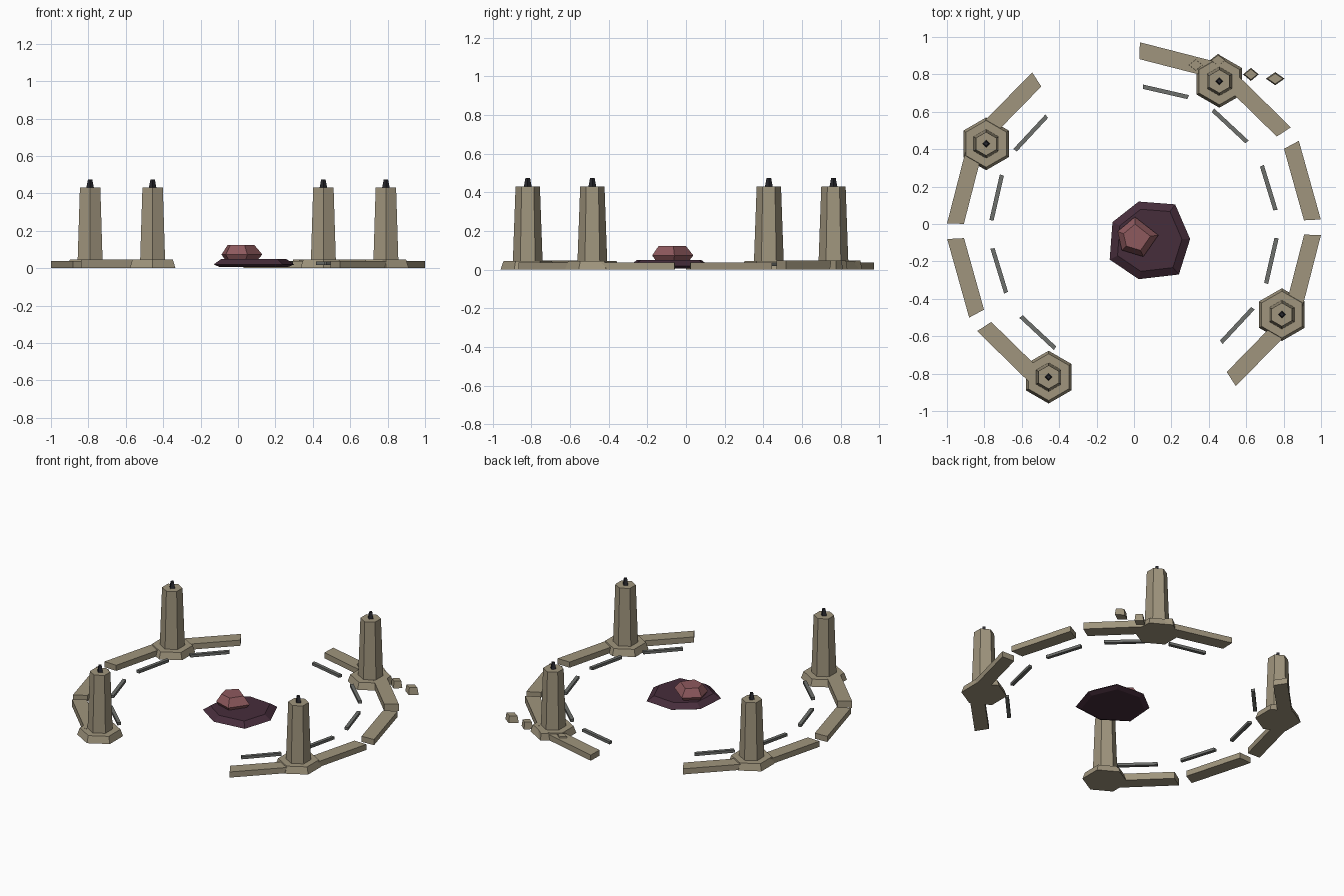
import bpy, math

if "Cube" in bpy.data.objects:
    bpy.data.objects.remove(bpy.data.objects["Cube"])

CX, CY = 0.0, -0.028          # centre of the ring


def material(name, rgb):
    m = bpy.data.materials.new(name)
    m.diffuse_color = (*rgb, 1)
    m.use_nodes = True
    m.node_tree.nodes["Principled BSDF"].inputs["Base Color"].default_value = m.diffuse_color
    return m


STONE = material("sandy_stone", (0.35, 0.30, 0.205))
GREY = material("grey_metal", (0.155, 0.16, 0.15))
DARK = material("dark_crystal", (0.022, 0.022, 0.028))
PURPLE = material("dark_purple_rock", (0.062, 0.026, 0.044))
PINK = material("dusty_pink_rock", (0.27, 0.10, 0.11))


def loft(name, rings, mat):
    """Flat-faced solid through a stack of equal-length rings of points."""
    n = len(rings[0])
    verts = [p for r in rings for p in r]
    faces = [tuple(reversed(range(n))),
             tuple(range(len(verts) - n, len(verts)))]
    for k in range(len(rings) - 1):
        for i in range(n):
            j = (i + 1) % n
            faces.append((k * n + i, k * n + j, (k + 1) * n + j, (k + 1) * n + i))
    me = bpy.data.meshes.new(name)
    me.from_pydata(verts, [], faces)
    me.materials.append(mat)
    ob = bpy.data.objects.new(name, me)
    bpy.context.collection.objects.link(ob)
    return ob


def ngon(x, y, z, n, rx, ry=None, turn=0.0):
    ry = rx if ry is None else ry
    return [(x + rx * math.cos(turn + math.tau * i / n),
             y + ry * math.sin(turn + math.tau * i / n), z) for i in range(n)]


def wedge(name, a0, a1, r0, r1, z0, z1, mat):
    """Straight ring segment with radial ends."""
    a0, a1 = math.radians(a0), math.radians(a1)
    pts = [(CX + r * math.cos(a), CY + r * math.sin(a))
           for r, a in ((r0, a0), (r1, a0), (r1, a1), (r0, a1))]
    return loft(name, [[(x, y, z) for x, y in pts] for z in (z0, z1)], mat)


def boulder(name, outline, levels, mat):
    """Outline scaled about its centre at each (height, scale) level."""
    mx = sum(p[0] for p in outline) / len(outline)
    my = sum(p[1] for p in outline) / len(outline)
    return loft(name, [[(mx + (x - mx) * s, my + (y - my) * s, z)
                        for x, y in outline] for z, s in levels], mat)


# Broken ring: outer kerb and thin inner rail (three segments are missing)
for k in (0, 1, 2, 4, 5, 6, 7, 10, 11):
    top = 0.046 if k in (1, 7) else 0.038
    wedge(f"kerb_{k}", 30 * k + 3, 30 * k + 28.2, 0.91, 1.0, 0, top, STONE)
    wedge(f"inner_rail_{k}", 30 * k + 7.7, 30 * k + 26.4, 0.752, 0.775,
          0.018, 0.036, GREY)

# Four hexagonal pillars with plinth and dark tip
for i in range(4):
    a = math.radians(60 + 90 * i)
    x, y = CX + 0.913 * math.cos(a), CY + 0.913 * math.sin(a)
    t = math.pi / 6
    loft(f"plinth_{i}", [ngon(x, y, 0, 6, 0.141, turn=t),
                         ngon(x, y, 0.045, 6, 0.125, turn=t)], STONE)
    loft(f"pillar_{i}", [ngon(x, y, 0.04, 6, 0.077, turn=t),
                         ngon(x, y, 0.43, 6, 0.063, turn=t)], STONE)
    loft(f"pillar_tip_{i}", [ngon(x, y, 0.425, 4, 0.021),
                             ngon(x, y, 0.473, 4, 0.012)], DARK)

# Loose rubble beside the back right pillar
for i, (x, y, rx) in enumerate(((0.33, 0.85, 0.043), (0.45, 0.875, 0.045),
                                (0.625, 0.80, 0.042), (0.755, 0.777, 0.05))):
    loft(f"rubble_{i}", [ngon(x, y, 0, 4, rx, 0.035),
                         ngon(x, y, 0.046, 4, rx * 0.82, 0.028)], STONE)

# Central slab and the rock resting on it
boulder("central_slab",
        [(0.30, -0.08), (0.22, 0.105), (0.025, 0.12), (-0.115, 0.01),
         (-0.13, -0.19), (0.025, -0.295), (0.24, -0.27)],
        [(0.006, 0.85), (0.02, 1.0), (0.05, 0.8)], PURPLE)
boulder("central_rock",
        [(0.13, -0.06), (0.005, 0.038), (-0.088, -0.04),
         (-0.065, -0.14), (0.05, -0.175)],
        [(0.045, 0.8), (0.073, 1.0), (0.123, 0.66)], PINK)
